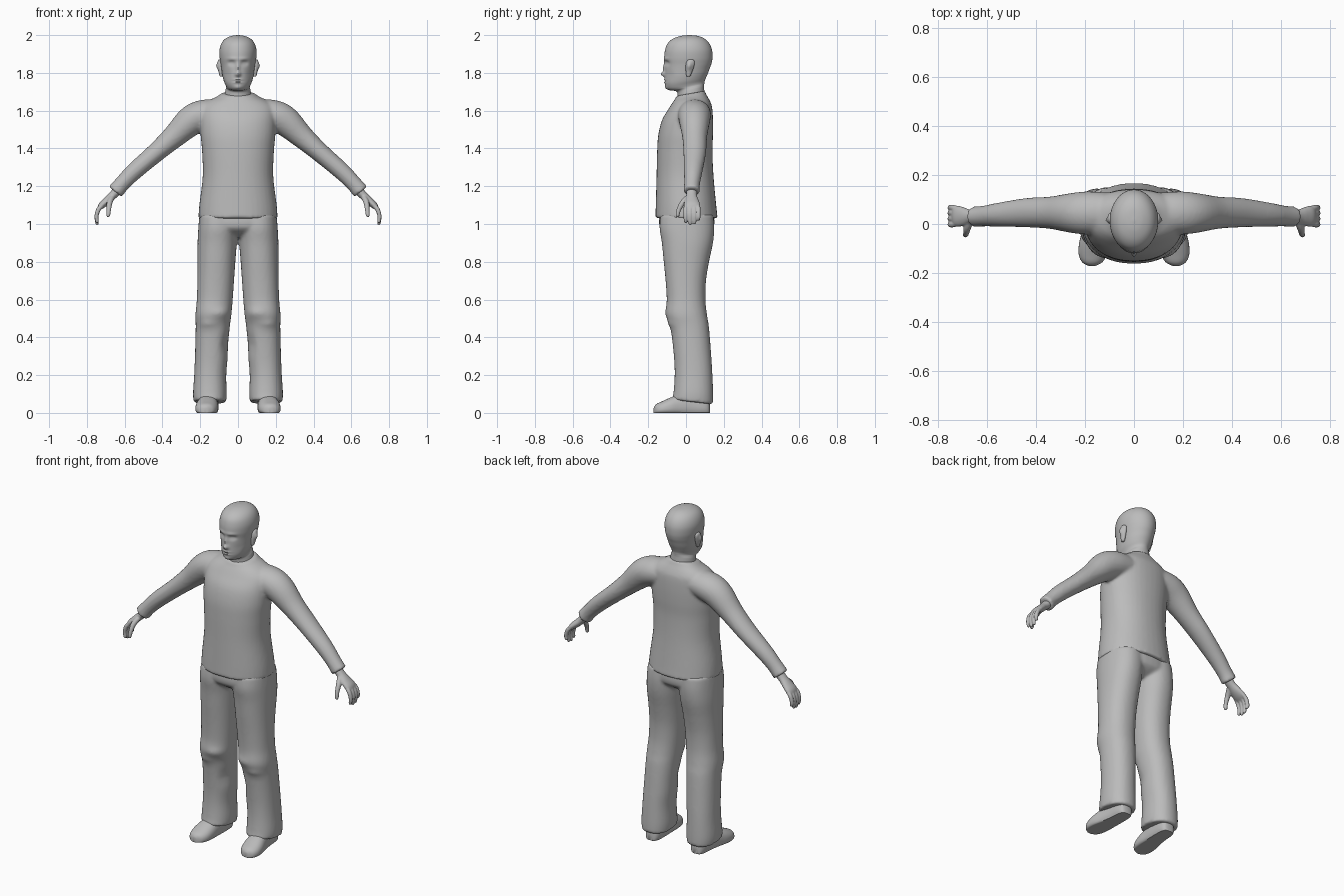
import bpy, bmesh, math
from mathutils import Vector

grey = bpy.data.materials.new("plain_grey")
grey.diffuse_color = (0.5, 0.5, 0.5, 1)


def spline(keys, steps):
    """Catmull-Rom interpolation of a list of equal-length tuples."""
    out = []
    for i in range(len(keys) - 1):
        a, b = keys[max(i - 1, 0)], keys[i]
        c, d = keys[i + 1], keys[min(i + 2, len(keys) - 1)]
        for s in range(steps):
            t = s / steps
            out.append([0.5 * (2 * q + (r - p) * t + (2 * p - 5 * q + 4 * r - w) * t * t
                               + (3 * q - p - 3 * r + w) * t ** 3)
                        for p, q, r, w in zip(a, b, c, d)])
    out.append(list(keys[-1]))
    return out


def unit_ring(segs, n=2.0):
    """Points of a unit superellipse."""
    pts = []
    for i in range(segs):
        a = 2 * math.pi * i / segs
        c, s = math.cos(a), math.sin(a)
        pts.append((math.copysign(abs(c) ** (2 / n), c), math.copysign(abs(s) ** (2 / n), s)))
    return pts


def stack(keys, segs=40, steps=5, n=2.0):
    """Upright rings from (front z, back z, centre x, half width, front y, back y)."""
    rings = []
    for zf, zb, cx, hw, yf, yb in spline(keys, steps):
        rings.append([Vector((cx + hw * u, (yf + yb) / 2 + (yb - yf) / 2 * v,
                              (zf + zb) / 2 + (zb - zf) / 2 * v)) for u, v in unit_ring(segs, n)])
    return rings


def tube(keys, segs=24, steps=5):
    """Rings along a path from (x, y, z, radius in the front plane, radius in depth)."""
    path = spline(keys, steps)
    rings = []
    for i, (x, y, z, r, ry) in enumerate(path):
        t = Vector(path[min(i + 1, len(path) - 1)][:3]) - Vector(path[max(i - 1, 0)][:3])
        side = t.cross(Vector((0, 1, 0))).normalized()
        depth = side.cross(t).normalized()
        rings.append([Vector((x, y, z)) + side * r * u + depth * ry * v
                      for u, v in unit_ring(segs)])
    return rings


def flip(rings):
    return [[Vector((-p.x, p.y, p.z)) for p in ring] for ring in rings]


def skin(name, lofts, voxel=0, bumps=(), smooth=5):
    """Closed skins over ring lists, optionally fused into one surface."""
    bm = bmesh.new()
    for rings in lofts:
        loops = [[bm.verts.new(p) for p in ring] for ring in rings]
        k = len(loops[0])
        for a, b in zip(loops, loops[1:]):
            for i in range(k):
                bm.faces.new((a[i], a[(i + 1) % k], b[(i + 1) % k], b[i]))
        bm.faces.new(loops[0])
        bm.faces.new(loops[-1])
    # soft pushes: centre, spread, offset (mirrored in x)
    for c, s, d in bumps:
        for v in bm.verts:
            q = (abs(v.co.x) - c[0], v.co.y - c[1], v.co.z - c[2])
            w = math.exp(-sum((e / f) ** 2 for e, f in zip(q, s)))
            v.co += Vector((math.copysign(d[0], v.co.x), d[1], d[2])) * w
    bmesh.ops.recalc_face_normals(bm, faces=bm.faces)
    me = bpy.data.meshes.new(name)
    bm.to_mesh(me)
    bm.free()
    me.materials.append(grey)
    ob = bpy.data.objects.new(name, me)
    bpy.context.collection.objects.link(ob)
    if voxel:
        m = ob.modifiers.new("fuse", 'REMESH')
        m.mode, m.voxel_size, m.use_smooth_shade = 'VOXEL', voxel, True
        m = ob.modifiers.new("soften", 'SMOOTH')
        m.factor, m.iterations = 0.5, smooth
    bpy.ops.object.select_all(action='DESELECT')
    bpy.context.view_layer.objects.active = ob
    ob.select_set(True)
    bpy.ops.object.shade_smooth_by_angle(angle=math.radians(50))
    return ob


# Sweater: torso fused with both sleeves
torso = stack([(1.03, 1.03, 0, .210, -.162, .168), (1.10, 1.10, 0, .205, -.160, .160),
               (1.25, 1.25, 0, .187, -.156, .146), (1.38, 1.38, 0, .190, -.153, .140),
               (1.47, 1.47, 0, .198, -.147, .143), (1.55, 1.55, 0, .200, -.127, .143),
               (1.61, 1.62, 0, .195, -.092, .138), (1.645, 1.655, 0, .160, -.070, .125),
               (1.665, 1.685, 0, .110, -.056, .108), (1.678, 1.705, 0, .086, -.052, .100)], n=2.2)
sleeve = tube([(.08, .045, 1.59, .07, .08), (.18, .045, 1.578, .08, .088),
               (.25, .045, 1.545, .080, .082), (.34, .046, 1.462, .062, .066),
               (.437, .046, 1.376, .051, .060), (.55, .038, 1.278, .046, .049),
               (.615, .032, 1.212, .042, .042), (.650, .030, 1.170, .045, .043)])
skin("sweater", [torso, sleeve, flip(sleeve)], voxel=.009)

# Trousers: pelvis fused with both legs
pelvis = stack([(1.06, 1.06, 0, .195, -.138, .146), (.98, .98, 0, .200, -.138, .146),
                (.93, .93, 0, .10, -.07, .08)], n=2.3)
leg = stack([(1.05, 1.05, .100, .104, -.135, .145), (.98, .98, .105, .105, -.140, .150),
             (.90, .90, .110, .104, -.128, .143), (.80, .80, .114, .100, -.118, .122),
             (.70, .70, .118, .097, -.108, .106), (.60, .60, .123, .095, -.102, .103),
             (.52, .52, .130, .095, -.106, .111), (.45, .45, .134, .090, -.082, .122),
             (.30, .30, .141, .087, -.064, .134), (.20, .20, .147, .085, -.060, .140),
             (.11, .10, .149, .089, -.066, .144), (.07, .045, .149, .086, -.074, .144)], n=2.2)
knee_folds = [((.08, -.10, .53), (.05, .06, .02), (0, -.008, 0)),
              ((.17, -.09, .47), (.05, .06, .02), (0, -.010, 0)),
              ((.06, -.06, .36), (.03, .08, .05), (.012, 0, 0))]
skin("trousers", [pelvis, leg, flip(leg)], voxel=.009, bumps=knee_folds)

# Head and neck with modelled face
head = stack([(1.64, 1.66, 0, .075, -.045, .100), (1.69, 1.72, 0, .067, -.045, .096),
              (1.704, 1.735, 0, .063, -.056, .096), (1.707, 1.745, 0, .062, -.083, .097),
              (1.717, 1.757, 0, .066, -.101, .099), (1.74, 1.775, 0, .075, -.110, .106),
              (1.77, 1.80, 0, .082, -.112, .117), (1.80, 1.825, 0, .086, -.112, .126),
              (1.84, 1.85, 0, .091, -.112, .135), (1.88, 1.88, 0, .097, -.115, .140),
              (1.92, 1.92, 0, .098, -.111, .138), (1.955, 1.955, 0, .088, -.098, .124),
              (1.98, 1.98, 0, .068, -.070, .100), (1.995, 1.995, 0, .037, -.030, .066),
              (2.0, 2.0, 0, .004, .010, .020)], segs=96, steps=6)
face = [((0, -.115, 1.793), (.013, .05, .012), (0, -.020, 0)),      # nose tip
        ((0, -.115, 1.825), (.010, .05, .026), (0, -.010, 0)),      # nose bridge
        ((.034, -.10, 1.852), (.018, .04, .012), (0, .012, 0)),     # eye sockets
        ((.034, -.10, 1.850), (.009, .04, .005), (0, -.005, 0)),    # eyelids
        ((.030, -.11, 1.874), (.030, .04, .008), (0, -.005, 0)),    # brow
        ((0, -.115, 1.764), (.022, .04, .005), (0, -.006, 0)),      # upper lip
        ((0, -.115, 1.750), (.019, .04, .005), (0, -.006, 0)),      # lower lip
        ((0, -.110, 1.757), (.024, .04, .003), (0, .005, 0)),       # mouth line
        ((0, -.105, 1.722), (.020, .04, .012), (0, -.006, 0)),      # chin
        ((.055, -.07, 1.785), (.022, .03, .025), (-.003, .007, 0))]  # cheeks
skin("head", [head], bumps=face)

# Ears
ear = stack([(1.780, 1.780, .087, .003, .008, .016), (1.785, 1.785, .089, .009, .002, .024),
             (1.82, 1.82, .092, .012, -.002, .038), (1.85, 1.85, .094, .013, .000, .046),
             (1.866, 1.866, .095, .010, .008, .042), (1.872, 1.872, .095, .003, .018, .032)],
            segs=24)
dent = [((.106, .016, 1.835), (.012, .011, .018), (-.010, 0, 0))]
skin("ear_left", [ear], bumps=dent)
skin("ear_right", [flip(ear)], bumps=dent)

# Hands: palm, four fingers and thumb fused
hand = [tube([(.63, .030, 1.185, .026, .030), (.665, .030, 1.150, .022, .028),
              (.695, .030, 1.122, .021, .038), (.722, .032, 1.098, .018, .043),
              (.738, .033, 1.078, .009, .036)])]
for y, drop in ((-.002, .010), (.022, 0), (.045, .004), (.066, .022)):
    tip = .995 + drop
    hand.append(tube([(.712, .033 + (y - .033) * .85, 1.105, .011, .011), (.738, y, 1.078, .012, .012),
                      (.749, y, 1.042, .011, .011), (.746, y, tip + .008, .009, .009),
                      (.745, y, tip, .004, .004)], segs=14))
hand.append(tube([(.668, .010, 1.140, .015, .015), (.680, -.018, 1.112, .015, .015),
                  (.684, -.038, 1.076, .012, .012), (.687, -.045, 1.045, .010, .010),
                  (.688, -.046, 1.036, .004, .004)], segs=14))
skin("hand_left", hand, voxel=.004, smooth=2)
skin("hand_right", [flip(r) for r in hand], voxel=.004, smooth=2)

# Shoes: flat-soled rings from heel to toe (y, centre x, half width, height)
shoe = []
for y, cx, hw, h in spline([(.126, .150, .016, .045), (.118, .150, .034, .075),
                            (.09, .150, .045, .10), (.03, .152, .049, .115),
                            (-.03, .158, .054, .100), (-.08, .164, .060, .082),
                            (-.125, .168, .057, .062), (-.155, .170, .042, .048),
                            (-.168, .171, .020, .034), (-.171, .171, .008, .024)], 4):
    zc = .3 * h
    shoe.append([Vector((cx + hw * u, y, zc + (h - zc) * v if v > 0 else max(0, zc + zc * 1.6 * v)))
                 for u, v in unit_ring(32, 2.3)])
skin("shoe_left", [shoe])
skin("shoe_right", [flip(shoe)])
